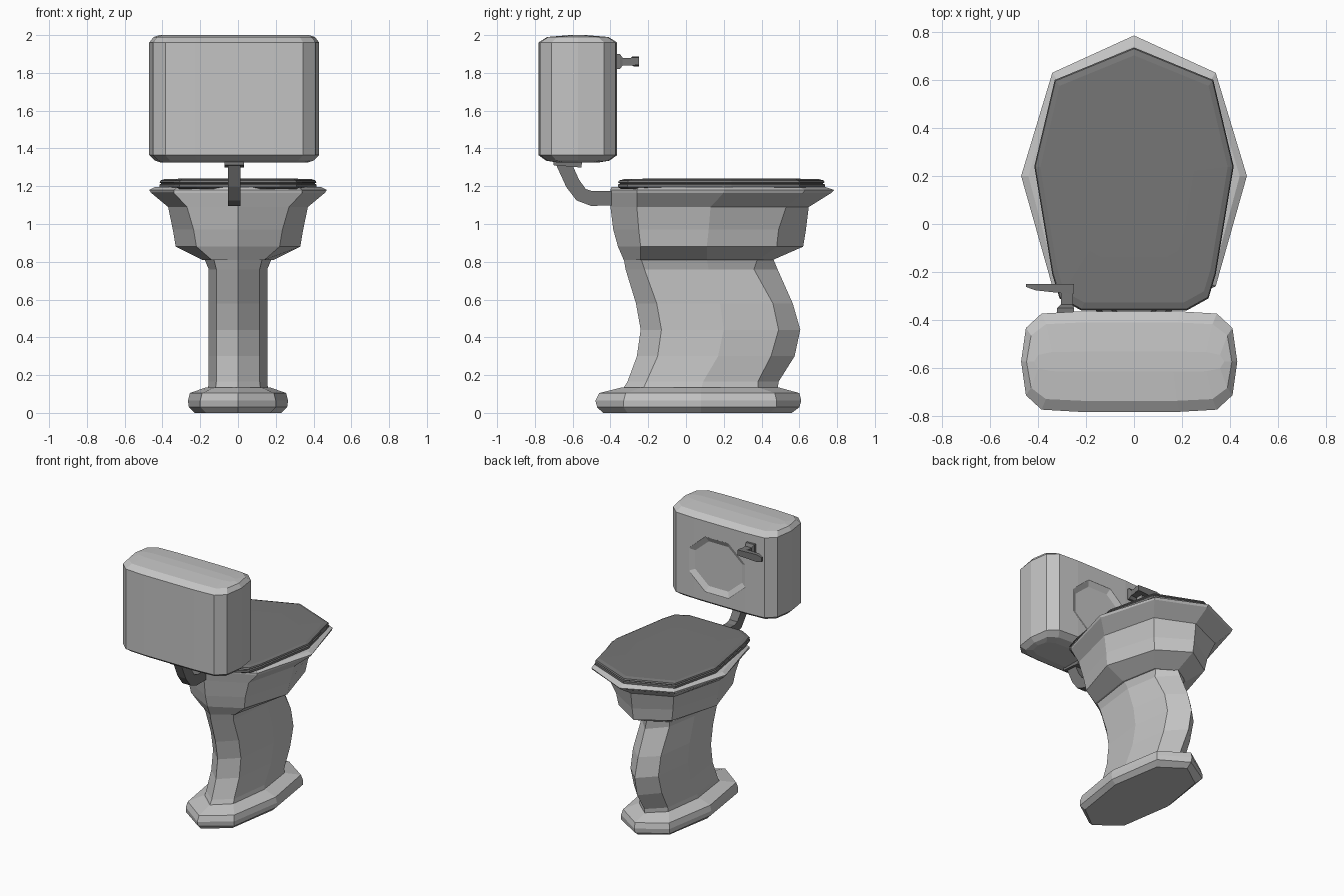
import bpy, bmesh, math
from mathutils import Vector

if "Cube" in bpy.data.objects:
    bpy.data.objects.remove(bpy.data.objects["Cube"])


def material(name, v):
    m = bpy.data.materials.new(name)
    m.diffuse_color = (v, v, v, 1)
    m.use_nodes = True
    m.node_tree.nodes["Principled BSDF"].inputs["Base Color"].default_value = m.diffuse_color
    return m


CERAMIC = material("pale grey ceramic", 0.55)
DARK = material("dark grey", 0.18)


def loft(name, rings, mat):
    """Skin equal-length point rings and cap both ends."""
    bm = bmesh.new()
    vs = [[bm.verts.new(p) for p in r] for r in rings]
    n = len(vs[0])
    for a, b in zip(vs, vs[1:]):
        for i in range(n):
            j = (i + 1) % n
            bm.faces.new((a[i], a[j], b[j], b[i]))
    bm.faces.new(vs[0][::-1])
    bm.faces.new(vs[-1])
    bmesh.ops.recalc_face_normals(bm, faces=bm.faces)
    me = bpy.data.meshes.new(name)
    bm.to_mesh(me)
    bm.free()
    ob = bpy.data.objects.new(name, me)
    bpy.context.collection.objects.link(ob)
    me.materials.append(mat)
    return ob


def octagon(z, w, c, back, bc, mid, fc, front):
    """Eight-sided mirrored outline: w = side half width, c = corner half width."""
    return [(0, front, z), (-c, fc, z), (-w, mid, z), (-c, bc, z),
            (0, back, z), (c, bc, z), (w, mid, z), (c, fc, z)]


# Bowl, stem and foot in separate profile lists
foot = [(0.0, .23, .17, -.44, -.31, .08, .44, .56),
        (.03, .26, .2, -.47, -.33, .08, .48, .6),
        (.065, .265, .2, -.48, -.33, .08, .48, .61),
        (.105, .255, .19, -.46, -.32, .08, .47, .6),
        (.135, .17, .125, -.34, -.23, .08, .38, .49)]
stem = [(.12, .16, .12, -.34, -.23, .08, .38, .485),
        (.165, .155, .115, -.31, -.21, .09, .38, .49),
        (.30, .155, .115, -.26, -.15, .17, .45, .575),
        (.44, .155, .115, -.24, -.13, .20, .49, .605),
        (.58, .155, .115, -.265, -.155, .18, .46, .565),
        (.76, .155, .115, -.32, -.22, .12, .36, .485),
        (.82, .18, .13, -.33, -.24, .11, .38, .46)]
bowl = [(.81, .19, .14, -.33, -.24, .11, .38, .46),
        (.88, .33, .22, -.36, -.24, .11, .48, .62),
        (.97, .345, .235, -.385, -.25, .12, .49, .635),
        (1.09, .37, .27, -.40, -.26, .13, .53, .65),
        (1.165, .46, .34, -.40, -.26, .2, .62, .77),
        (1.18, .47, .34, -.40, -.26, .2, .63, .785),
        (1.195, .44, .32, -.395, -.25, .2, .6, .74)]
for name, prof in (("foot", foot), ("stem", stem), ("bowl", bowl)):
    loft(name, [octagon(*p) for p in prof], CERAMIC)


# Seat and lid: the same outline at slightly different sizes
HALF = [(.33, .6), (.415, .24), (.34, -.21), (.31, -.31), (.22, -.36)]
OUTLINE = [(0, .735)] + HALF + [(-x, y) for x, y in reversed(HALF)]


def plate(name, levels):
    loft(name, [[(x * s, .19 + (y - .19) * s, z) for x, y in OUTLINE]
                for z, s in levels], DARK)


plate("seat", [(1.185, .97), (1.195, 1), (1.21, 1), (1.215, .97)])
plate("lid", [(1.212, .97), (1.22, 1), (1.23, .99), (1.238, .94), (1.241, .6)])

# Tank: rounded outline with chamfered top and bottom
Q = [(.45, 0), (.43, .14), (.365, .2), (.21, .209)]
TANK = (Q + [(-x, y) for x, y in reversed(Q)]
        + [(-x, -y) for x, y in Q[1:]] + [(x, -y) for x, y in reversed(Q[1:])])
TX, TY = -.02, -.573
tank = loft("tank", [[(TX + x * sx, TY + y * sy, z) for x, y in TANK]
                     for z, sx, sy in ((1.325, .86, .5), (1.335, .93, .8), (1.365, 1, 1),
                                       (1.96, 1, 1), (1.99, .95, .78), (2.0, .88, .2))], CERAMIC)


# Octagonal recess in the tank face
def oct_ring(y, rx, rz):
    return [(TX + .02 + rx * math.cos(math.radians(22.5 + 45 * i)), y,
             1.64 + rz * math.sin(math.radians(22.5 + 45 * i))) for i in range(8)]


cutter = loft("recess_cutter", [oct_ring(-.34, .27, .24), oct_ring(-.366, .25, .22),
                                oct_ring(-.385, .21, .18)], CERAMIC)
cutter.hide_render = True
cutter.hide_set(True)
mod = tank.modifiers.new("recess", "BOOLEAN")
mod.operation = "DIFFERENCE"
mod.object = cutter


# Flush pipe: square section swept along a bend, with a tilted flange
def square_sweep(name, path, half, x0, mat):
    pts = [Vector((0, y, z)) for y, z in path]
    rings = []
    for i, p in enumerate(pts):
        t = (pts[min(i + 1, len(pts) - 1)] - pts[max(i - 1, 0)]).normalized()
        side = Vector((0, -t.z, t.y)) * half[1]
        rings.append([(x0 + sx * half[0], *(p + side * sn).yz)
                      for sx, sn in ((-1, -1), (1, -1), (1, 1), (-1, 1))])
    return loft(name, rings, mat)


square_sweep("flush_pipe", [(-.65, 1.325), (-.6, 1.215), (-.555, 1.155),
                            (-.5, 1.135), (-.36, 1.137)], (.033, .039), TX, DARK)
square_sweep("pipe_flange", [(-.625, 1.34), (-.628, 1.305)], (.052, .075), TX, DARK)


# Flush handle: base plate, stub and tapering lever
def rect(plane, u, a0, a1, z0, z1):
    c = [(a0, z0), (a1, z0), (a1, z1), (a0, z1)]
    return [(u, a, z) if plane == "x" else (a, u, z) for a, z in c]


loft("handle_stub", [rect("y", -.375, -.32, -.25, 1.82, 1.9),
                     rect("y", -.35, -.32, -.25, 1.82, 1.9),
                     rect("y", -.335, -.305, -.255, 1.84, 1.88),
                     rect("y", -.27, -.305, -.255, 1.84, 1.88)], DARK)
loft("handle_lever", [rect("x", -.25, -.29, -.25, 1.842, 1.882),
                      rect("x", -.33, -.285, -.25, 1.838, 1.886),
                      rect("x", -.41, -.276, -.25, 1.834, 1.888),
                      rect("x", -.45, -.262, -.25, 1.845, 1.878)], DARK)
